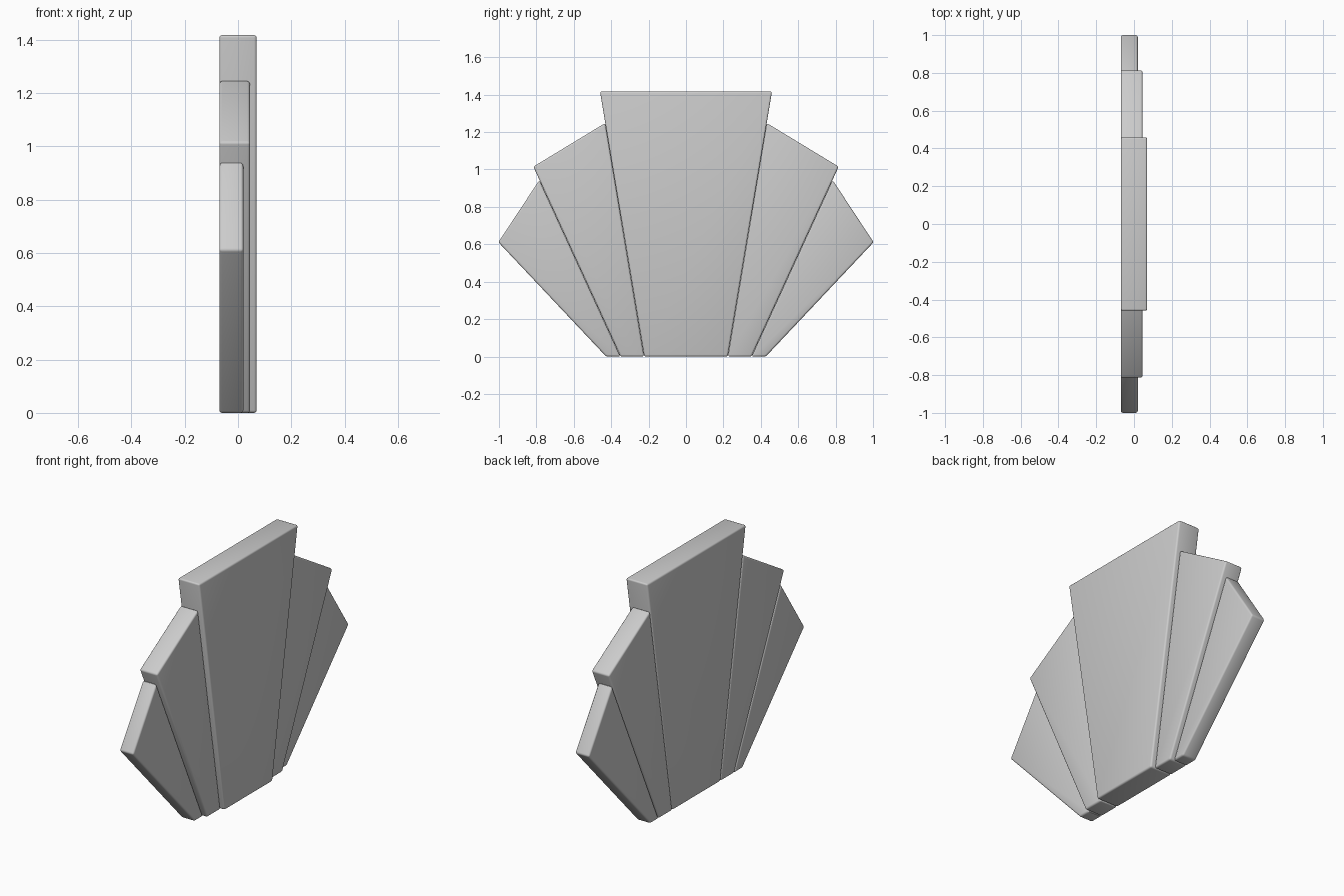
import bpy, bmesh

if "Cube" in bpy.data.objects:
    bpy.data.objects.remove(bpy.data.objects["Cube"])

BACK = -0.07


def panel(name, outline, front, mirror=False):
    """Flat board: (y, z) outline extruded from the back plane to x = front, edges rounded."""
    bm = bmesh.new()
    face = bm.faces.new([bm.verts.new((BACK, y, z)) for y, z in outline])
    ext = bmesh.ops.extrude_face_region(bm, geom=[face])
    verts = [v for v in ext["geom"] if isinstance(v, bmesh.types.BMVert)]
    bmesh.ops.translate(bm, verts=verts, vec=(front - BACK, 0, 0))
    bmesh.ops.recalc_face_normals(bm, faces=bm.faces[:])
    bmesh.ops.bevel(bm, geom=bm.edges[:], offset=0.01, segments=3,
                    profile=0.5, affect='EDGES')
    mesh = bpy.data.meshes.new(name)
    bm.to_mesh(mesh)
    bm.free()
    obj = bpy.data.objects.new(name, mesh)
    bpy.context.collection.objects.link(obj)
    bpy.ops.object.select_all(action='DESELECT')
    obj.select_set(True)
    bpy.context.view_layer.objects.active = obj
    bpy.ops.object.shade_smooth_by_angle(angle=0.7)
    if mirror:
        mod = obj.modifiers.new("Mirror", 'MIRROR')
        mod.use_axis = (False, True, False)
        mod.use_mirror_merge = False
    return obj


# Tall centre board of the fan
panel("centre_panel", [(-0.223, 0), (0.223, 0), (0.46, 1.417), (-0.46, 1.417)], 0.07)

# Stepped-back boards on both sides
panel("middle_panels", [(0.224, 0), (0.350, 0), (0.816, 1.015), (0.432, 1.248)],
      0.045, mirror=True)

# Lowest, thinnest boards at the outside
panel("outer_panels", [(0.351, 0), (0.427, 0), (1.003, 0.611), (0.784, 0.943)],
      0.02, mirror=True)
